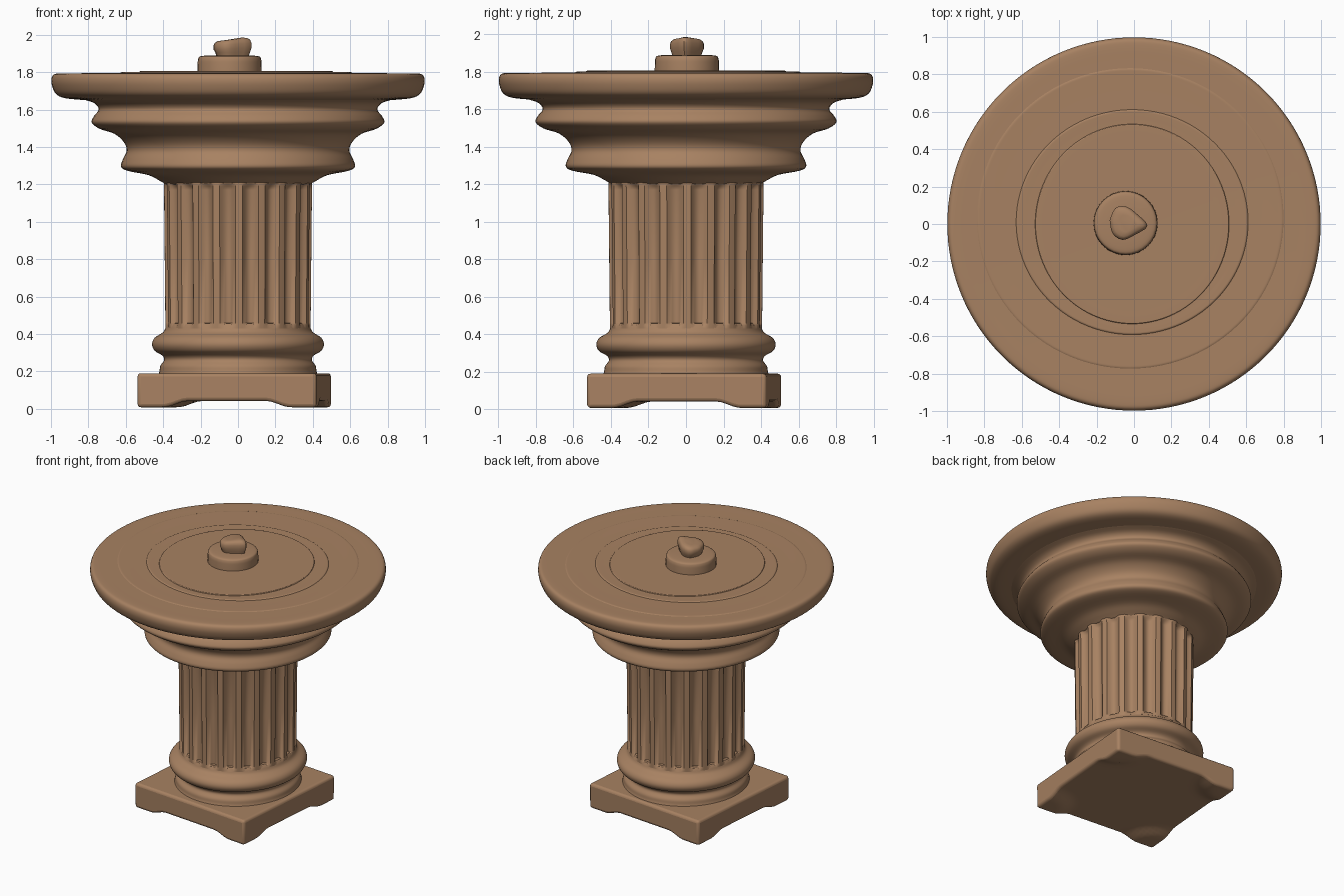
import bpy, bmesh, math
from mathutils import Vector

if "Cube" in bpy.data.objects:
    bpy.data.objects.remove(bpy.data.objects["Cube"])

stone = bpy.data.materials.new("warm sandstone")
stone.diffuse_color = (0.39, 0.222, 0.122, 1)
stone.use_nodes = True
stone.node_tree.nodes["Principled BSDF"].inputs["Base Color"].default_value = stone.diffuse_color


def finish(name, bm, loc=(0, 0, 0), angle=40):
    bmesh.ops.recalc_face_normals(bm, faces=bm.faces[:])
    me = bpy.data.meshes.new(name)
    bm.to_mesh(me)
    bm.free()
    ob = bpy.data.objects.new(name, me)
    bpy.context.collection.objects.link(ob)
    ob.location = loc
    me.materials.append(stone)
    bpy.ops.object.select_all(action='DESELECT')
    ob.select_set(True)
    bpy.context.view_layer.objects.active = ob
    bpy.ops.object.shade_smooth_by_angle(angle=math.radians(angle))
    return ob


def soften(pts, steps=4):
    """Catmull-Rom curve through profile points."""
    p = [Vector(q) for q in [pts[0]] + pts + [pts[-1]]]
    out = []
    for i in range(1, len(p) - 2):
        a, b, c, d = p[i - 1:i + 3]
        for k in range(steps):
            t = k / steps
            out.append(0.5 * (2 * b + (c - a) * t + (2 * a - 5 * b + 4 * c - d) * t * t
                              + (3 * b - a - 3 * c + d) * t ** 3))
    return out + [p[-1]]


def loft(bm, rings):
    """Skin rings of points and cap both ends."""
    vr = [[bm.verts.new(co) for co in ring] for ring in rings]
    n = len(vr[0])
    for a, b in zip(vr, vr[1:]):
        for i in range(n):
            j = (i + 1) % n
            bm.faces.new((a[i], a[j], b[j], b[i]))
    bm.faces.new(vr[0][::-1])
    bm.faces.new(vr[-1])


def lathe(name, pts, seg=96, sy=1.0, loc=(0, 0, 0), steps=4, angle=40):
    bm = bmesh.new()
    angs = [2 * math.pi * i / seg for i in range(seg)]
    loft(bm, [[(r * math.cos(a), r * sy * math.sin(a), z) for a in angs]
              for r, z in soften(pts, steps)])
    return finish(name, bm, loc, angle)


# square plinth with arched sides and low corner feet
bm = bmesh.new()
bmesh.ops.create_grid(bm, x_segments=32, y_segments=32, size=0.48)
bottom = bm.faces[:]
ext = bmesh.ops.extrude_face_region(bm, geom=bottom)
top_verts = [v for v in ext['geom'] if isinstance(v, bmesh.types.BMVert)]
for v in top_verts:
    v.co.z = 0.19
top_set = set(top_verts)
for v in bm.verts:
    if v not in top_set:
        d = math.hypot(0.46 - abs(v.co.x), 0.46 - abs(v.co.y))
        t = min(1, max(0, (d - 0.12) / 0.13))
        v.co.z = 0.008 + 0.034 * t * t * (3 - 2 * t)
plinth = finish("plinth", bm, (-0.02, -0.01, 0))
plinth.rotation_euler.z = math.radians(-4.8)
bev = plinth.modifiers.new("worn edges", 'BEVEL')
bev.width = 0.018
bev.segments = 3
bev.limit_method = 'ANGLE'
bev.angle_limit = math.radians(50)

# rounded base moulding
lathe("base_moulding", [(0.43, 0.17), (0.42, 0.2), (0.415, 0.23), (0.395, 0.26), (0.405, 0.285),
                        (0.445, 0.31), (0.46, 0.345), (0.445, 0.38), (0.40, 0.41),
                        (0.385, 0.44), (0.375, 0.457)], sy=1.04)

# fluted shaft: hollow channels between narrow flat ribs, fading at the ends
FLUTES, PER = 20, 10
bm = bmesh.new()
rings = []
for z, depth in [(0.43, 0), (0.45, 0.01), (0.46, 0.032), (0.8, 0.032), (1.17, 0.032),
                 (1.19, 0.025), (1.205, 0.008), (1.23, 0)]:
    ring = []
    for i in range(FLUTES * PER):
        t = min(1, max(0, ((i % PER) / PER - 0.1) / 0.7))
        r = 0.388 + 0.01 * (z - 0.43) - depth * math.sin(math.pi * t) ** 0.8
        a = 2 * math.pi * (i / PER + 0.1) / FLUTES
        ring.append((r * math.cos(a), r * 1.045 * math.sin(a), z))
    rings.append(ring)
loft(bm, rings)
finish("fluted_shaft", bm, angle=35)

# stepped capital
lathe("capital", [(0.385, 1.20), (0.42, 1.22), (0.48, 1.25), (0.59, 1.272), (0.625, 1.295),
                  (0.615, 1.335), (0.595, 1.38), (0.61, 1.425), (0.66, 1.47), (0.74, 1.497),
                  (0.782, 1.53), (0.77, 1.565), (0.745, 1.6), (0.77, 1.635), (0.84, 1.66),
                  (0.84, 1.69)], sy=1.025)

# broad round table slab
lathe("table_slab", [(0.72, 1.645), (0.84, 1.652), (0.93, 1.662), (0.975, 1.685), (0.995, 1.73),
                     (0.997, 1.765), (0.985, 1.787), (0.955, 1.793), (0.88, 1.793)], seg=128)

# shallow concentric steps worn into the table top
lathe("outer_top_ring", [(0.83, 1.785), (0.815, 1.795), (0.79, 1.796), (0.70, 1.795)],
      loc=(-0.02, 0.03, 0), sy=0.98)
lathe("middle_top_ring", [(0.625, 1.79), (0.615, 1.799), (0.60, 1.80), (0.56, 1.799)],
      loc=(-0.01, 0.01, 0), sy=0.97)
lathe("inner_top_disc", [(0.52, 1.79), (0.517, 1.803), (0.505, 1.805), (0.45, 1.805)],
      loc=(-0.01, 0, 0), sy=1.03)

# central boss
lathe("centre_boss", [(0.172, 1.79), (0.171, 1.84), (0.168, 1.87), (0.155, 1.885), (0.10, 1.89)],
      seg=32, loc=(-0.045, 0.005, 0))

# pointed finial stub, shaped like a worn pebble
outline = [(-0.13, 0.02), (-0.10, 0.085), (-0.04, 0.092), (0.02, 0.05), (0.072, -0.01),
           (0.01, -0.055), (-0.06, -0.085), (-0.115, -0.05), (-0.13, 0.02)]
shape = soften(outline, 3)[:-1]
bm = bmesh.new()
rings = []
for z, s, tilt in [(1.87, 0.80, 0), (1.905, 0.92, 0), (1.925, 1.0, 0.05), (1.95, 1.0, 0.05),
                   (1.965, 0.93, 0.08), (1.974, 0.78, 0.08), (1.977, 0.5, 0.08)]:
    rings.append([(-0.03 + (p.x + 0.03) * s, p.y * s, z + tilt * (p.x + 0.03)) for p in shape])
loft(bm, rings)
finish("finial_stub", bm, angle=50)
